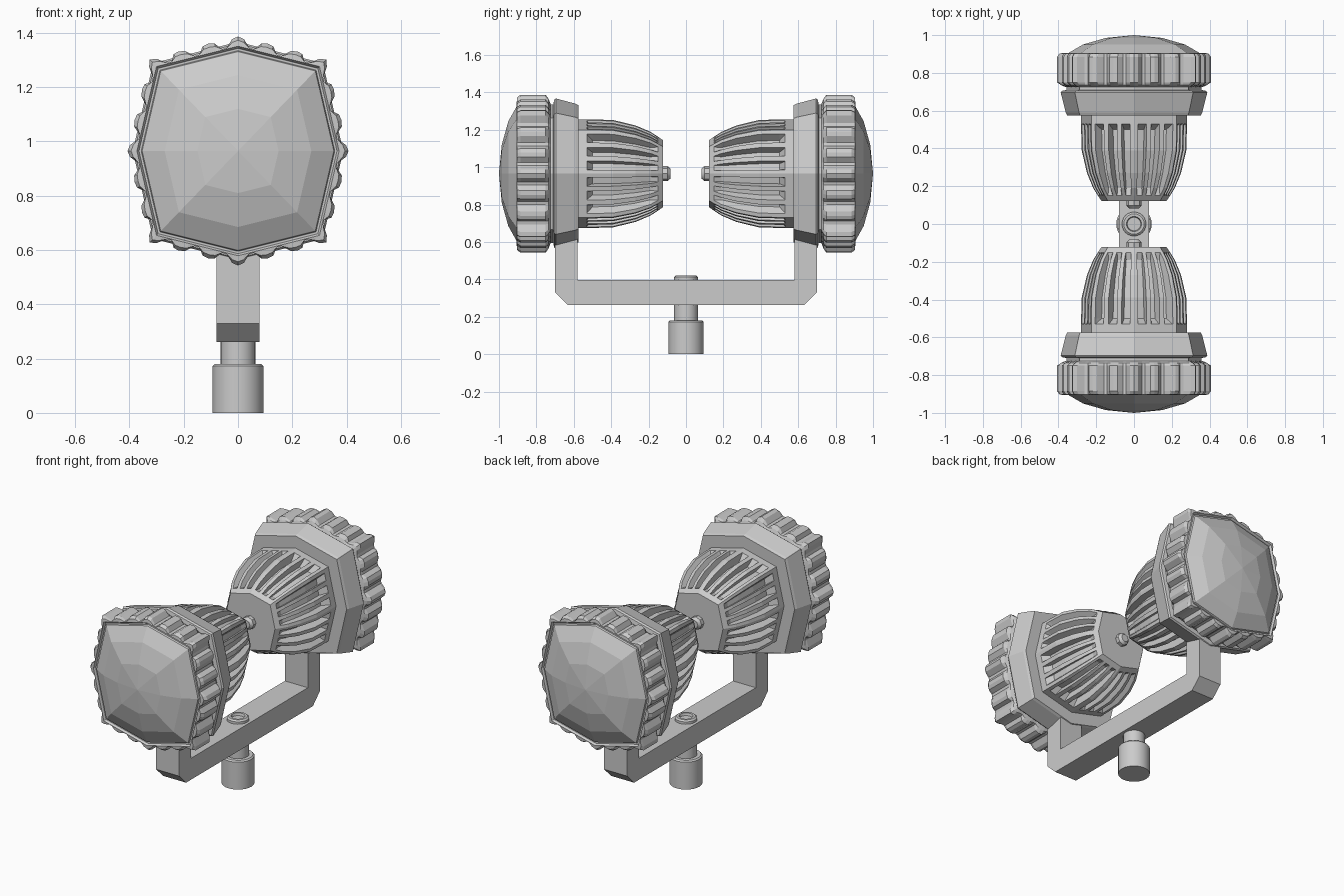
import bpy, bmesh, math
from mathutils import Vector

if "Cube" in bpy.data.objects:
    bpy.data.objects.remove(bpy.data.objects["Cube"])

grey = bpy.data.materials.new("grey_metal")
grey.diffuse_color = (0.6, 0.6, 0.6, 1)
grey.use_nodes = True
grey.node_tree.nodes["Principled BSDF"].inputs["Base Color"].default_value = grey.diffuse_color

CENTRE_Z = 0.965   # height of the lamp axis
X_SCALE = 0.965    # lamps are slightly narrower than tall
DIAG = 1.14        # octagon corners bulge on the diagonals


def finish(name, bm):
    bmesh.ops.remove_doubles(bm, verts=bm.verts, dist=0.0004)
    bmesh.ops.recalc_face_normals(bm, faces=bm.faces)
    mesh = bpy.data.meshes.new(name)
    bm.to_mesh(mesh)
    bm.free()
    mesh.materials.append(grey)
    obj = bpy.data.objects.new(name, mesh)
    bpy.context.collection.objects.link(obj)
    return obj


def octagon_loft(name, stations, side):
    """Stations are (y, radius, pattern); a pattern lists (position, offset) along one edge."""
    bm = bmesh.new()
    rings = []
    for y, r, pattern in stations:
        ring = []
        for k in range(8):
            a, b = (Vector((math.sin(j * math.pi / 4), math.cos(j * math.pi / 4)))
                    * r * (DIAG if j % 2 else 1) for j in (k, k + 1))
            for t, offset in pattern:
                p = a.lerp(b, t)
                p += p.normalized() * offset
                ring.append(bm.verts.new((p.x * X_SCALE, side * y, CENTRE_Z + p.y)))
        rings.append(ring)
    n = len(rings[0])
    for lo, hi in zip(rings, rings[1:]):
        for i in range(n):
            j = (i + 1) % n
            bm.faces.new((lo[i], lo[j], hi[j], hi[i]))
    bm.faces.new(rings[0])
    bm.faces.new(rings[-1])
    return finish(name, bm)


def turned(name, profile, segments, axis_y=None):
    """Turn (radius, height) points around z, or around the lamp axis on side axis_y."""
    bm = bmesh.new()
    rings = []
    for r, h in profile:
        ring = []
        for i in range(segments):
            a = 2 * math.pi * i / segments
            u, v = r * math.cos(a), r * math.sin(a)
            ring.append(bm.verts.new((u, v, h) if axis_y is None
                                     else (u, axis_y * h, CENTRE_Z + v)))
        rings.append(ring)
    for lo, hi in zip(rings, rings[1:]):
        for i in range(segments):
            j = (i + 1) % segments
            bm.faces.new((lo[i], lo[j], hi[j], hi[i]))
    bm.faces.new(rings[0])
    bm.faces.new(rings[-1])
    obj = finish(name, bm)
    bpy.context.view_layer.objects.active = obj
    obj.select_set(True)
    bpy.ops.object.shade_smooth_by_angle(angle=math.radians(35))
    obj.select_set(False)
    return obj


def slots(width, depth):
    """Three cooling slots per octagon edge."""
    pattern = [(0, 0)]
    for c in (0.19, 0.5, 0.81):
        pattern += [(c - width, 0), (c - width * 0.9, -depth),
                    (c + width * 0.9, -depth), (c + width, 0)]
    return pattern


def bumps(height):
    """Three grip bumps per octagon edge, one centred on each corner."""
    pattern = []
    for k in range(3):
        pattern += [((k + f) / 3, h * height) for f, h in
                    ((0, 1), (0.2, 0.85), (0.42, 0), (0.58, 0), (0.8, 0.85))]
    return pattern


PLAIN = [(0, 0)]
for side, label in ((-1, "front"), (1, "back")):
    # Finned housing with tapering slots
    octagon_loft(label + "_housing", [
        (0.60, 0.29, slots(0.10, 0)), (0.53, 0.29, slots(0.10, 0)),
        (0.50, 0.29, slots(0.10, 0.05)), (0.39, 0.287, slots(0.10, 0.05)),
        (0.27, 0.258, slots(0.10, 0.045)), (0.19, 0.224, slots(0.10, 0.035)),
        (0.15, 0.198, slots(0.09, 0)), (0.122, 0.178, slots(0.09, 0))], side)

    # Rear knob
    turned(label + "_knob", [(0.04, 0.13), (0.04, 0.098), (0.025, 0.082)], 8, side)

    # Tapered collar and recessed neck
    octagon_loft(label + "_collar", [
        (0.575, 0.29, PLAIN), (0.575, 0.366, PLAIN), (0.59, 0.374, PLAIN),
        (0.695, 0.402, PLAIN), (0.705, 0.395, PLAIN), (0.71, 0.37, PLAIN),
        (0.75, 0.37, PLAIN)], side)

    # Scalloped grip ring
    octagon_loft(label + "_grip_ring", [
        (0.725, 0.375, bumps(0)), (0.735, 0.388, bumps(0.012)),
        (0.75, 0.39, bumps(0.032)), (0.885, 0.39, bumps(0.032)),
        (0.903, 0.39, bumps(0.018)), (0.905, 0.386, bumps(0)),
        (0.892, 0.378, bumps(0))], side)

    # Faceted domed lens
    octagon_loft(label + "_lens", [
        (0.88, 0.374, PLAIN), (0.902, 0.366, PLAIN), (0.95, 0.28, PLAIN),
        (0.985, 0.155, PLAIN), (1.0, 0.0005, PLAIN)], side)

# U-shaped bracket with chamfered lower corners
outline = [(-0.70, 0.62), (-0.70, 0.33), (-0.63, 0.262), (0.63, 0.262), (0.70, 0.33),
           (0.70, 0.62), (0.58, 0.62), (0.58, 0.397), (-0.58, 0.397), (-0.58, 0.62)]
bm = bmesh.new()
face = bm.faces.new([bm.verts.new((-0.08, y, z)) for y, z in outline])
extruded = bmesh.ops.extrude_face_region(bm, geom=[face])
bmesh.ops.translate(bm, vec=(0.16, 0, 0),
                    verts=[g for g in extruded["geom"] if isinstance(g, bmesh.types.BMVert)])
finish("bracket", bm)

# Mounting foot, post and bolt head
turned("foot", [(0.094, 0), (0.094, 0.172), (0.086, 0.18), (0.06, 0.18)], 24)
turned("post", [(0.064, 0.17), (0.064, 0.27)], 24)
turned("bolt_head", [(0.064, 0.39), (0.064, 0.412), (0.054, 0.42), (0.04, 0.42),
                     (0.036, 0.405)], 24)
